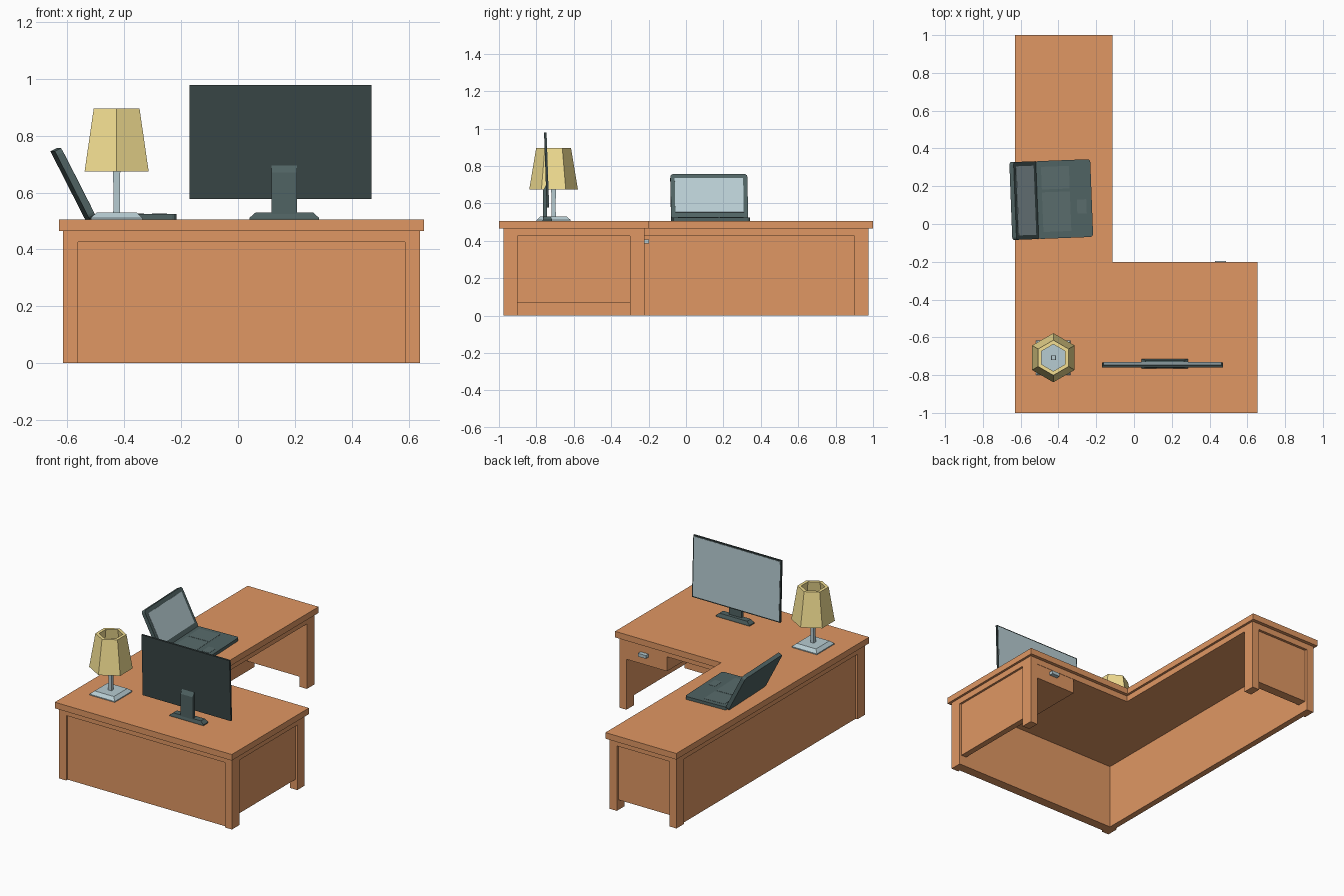
import bpy, bmesh, math
from mathutils import Matrix

if "Cube" in bpy.data.objects:
    bpy.data.objects.remove(bpy.data.objects["Cube"])


def material(name, rgb):
    m = bpy.data.materials.new(name)
    m.diffuse_color = (*rgb, 1)
    m.use_nodes = True
    m.node_tree.nodes["Principled BSDF"].inputs["Base Color"].default_value = m.diffuse_color
    return m


WOOD = material("wood", (0.745, 0.31, 0.125))
DARK = material("dark_casing", (0.04, 0.06, 0.06))
GREY = material("grey_casing", (0.08, 0.125, 0.125))
KEYS = material("keys", (0.10, 0.15, 0.15))
PALE = material("pale_metal", (0.47, 0.60, 0.64))
SHADE = material("shade_cloth", (0.90, 0.74, 0.29))


def loft(name, rings, mat, matrix=Matrix(), closed=False):
    """Skin a stack of equal rings; cap the ends, or join last to first."""
    bm = bmesh.new()
    vs = [[bm.verts.new(p) for p in r] for r in rings]
    n = len(vs[0])
    pairs = list(zip(vs, vs[1:])) + ([(vs[-1], vs[0])] if closed else [])
    for a, b in pairs:
        for i in range(n):
            j = (i + 1) % n
            bm.faces.new((a[i], a[j], b[j], b[i]))
    if not closed:
        bm.faces.new(vs[0][::-1])
        bm.faces.new(vs[-1])
    bmesh.ops.recalc_face_normals(bm, faces=bm.faces)
    me = bpy.data.meshes.new(name)
    bm.to_mesh(me)
    bm.free()
    me.materials.append(mat)
    ob = bpy.data.objects.new(name, me)
    ob.matrix_world = matrix
    bpy.context.collection.objects.link(ob)
    return ob


def rect(x0, x1, y0, y1, z):
    return [(x0, y0, z), (x1, y0, z), (x1, y1, z), (x0, y1, z)]


def box(name, x0, x1, y0, y1, z0, z1, mat, matrix=Matrix()):
    return loft(name, [rect(x0, x1, y0, y1, z) for z in (z0, z1)], mat, matrix)


def rounded(x0, x1, y0, y1, z, r):
    pts = []
    corners = ((x1 - r, y1 - r), (x0 + r, y1 - r), (x0 + r, y0 + r), (x1 - r, y0 + r))
    for k, (cx, cy) in enumerate(corners):
        for s in range(4):
            a = math.radians(90 * k + 30 * s)
            pts.append((cx + r * math.cos(a), cy + r * math.sin(a), z))
    return pts


def plate(name, x0, x1, y0, y1, z0, z1, mat, matrix):
    return loft(name, [rounded(x0, x1, y0, y1, z, 0.016) for z in (z0, z1)], mat, matrix)


def l_slab(name, x0, x1, xi, y0, y1, yi, z0, z1):
    outline = [(x0, y0), (x1, y0), (x1, yi), (xi, yi), (xi, y1), (x0, y1)]
    return loft(name, [[(x, y, z) for x, y in outline] for z in (z0, z1)], WOOD)


# L-shaped desktop and the narrower frame slab beneath it
l_slab("desktop", -0.63, 0.655, -0.115, -1, 1, -0.2, 0.465, 0.505)
l_slab("under_frame", -0.615, 0.64, -0.13, -0.977, 0.977, -0.222, 0.426, 0.465)

# Legs
LX, LY, LZ = 0.052, 0.077, 0.426
for name, x, y in (("front_left_leg", -0.615, -0.977), ("front_right_leg", 0.588, -0.977),
                   ("inner_right_leg", 0.588, -0.299), ("back_left_leg", -0.615, 0.9),
                   ("back_right_leg", -0.182, 0.9)):
    box(name, x, x + LX, y, y + LY, 0, LZ, WOOD)

# Recessed panels, flush with the legs on the inside
box("front_panel", -0.563, 0.588, -0.962, -0.9, 0, LZ, WOOD)
box("left_panel", -0.602, -0.563, -0.9, 0.9, 0, LZ, WOOD)
box("right_panel", 0.588, 0.626, -0.9, -0.299, 0.066, LZ, WOOD)
box("end_panel", -0.563, -0.182, 0.9, 0.96, 0.066, LZ, WOOD)

# Drawer and its handle
box("drawer", 0.295, 0.588, -0.6, -0.224, 0.33, LZ + 0.01, WOOD)
box("drawer_handle", 0.43, 0.487, -0.225, -0.197, 0.386, 0.407, PALE)

# Monitor, leaning back a little, screen towards +y
tilt = Matrix.Translation((0.15, -0.746, 0.778)) @ Matrix.Rotation(math.radians(2), 4, 'X')
box("monitor_casing", -0.32, 0.32, -0.006, 0.006, -0.201, 0.201, DARK, tilt)
box("monitor_screen", -0.312, 0.312, 0, 0.0075, -0.193, 0.193, PALE, tilt)
loft("monitor_base", [rect(0.04, 0.285, -0.766, -0.716, 0.505),
                      rect(0.04, 0.285, -0.766, -0.716, 0.511),
                      rect(0.062, 0.264, -0.762, -0.722, 0.53)], GREY)
loft("monitor_neck", [rect(0.118, 0.207, -0.764, -0.742, 0.525),
                      rect(0.118, 0.207, -0.764, -0.742, 0.67),
                      rect(0.118, 0.207, -0.749, -0.742, 0.696)], GREY)

# Table lamp
lamp = Matrix.Translation((-0.427, -0.708, 0))


def ngon(r, z, n, turn=0.0):
    return [(r * math.cos(turn + math.tau * i / n), r * math.sin(turn + math.tau * i / n), z)
            for i in range(n)]


R2 = math.sqrt(2)
loft("lamp_base", [ngon(h * R2, z, 4, math.pi / 4) for h, z in
                   ((0.091, 0.505), (0.091, 0.511), (0.07, 0.53))], PALE, lamp)
loft("lamp_stem", [ngon(h * R2, z, 4, math.pi / 4) for h, z in
                   ((0.012, 0.525), (0.011, 0.6), (0.013, 0.68), (0.011, 0.8))], PALE, lamp)
loft("lamp_shade", [ngon(r, z, 6, math.pi / 6) for r, z in
                    ((0.13, 0.675), (0.093, 0.896), (0.071, 0.896), (0.108, 0.675))],
     SHADE, lamp, closed=True)

# Laptop, turned slightly
turn = Matrix.Translation((-0.368, 0.132, 0.505)) @ Matrix.Rotation(math.radians(2.2), 4, 'Z')
plate("laptop_base", -0.148, 0.144, -0.206, 0.206, 0, 0.02, GREY, turn)
box("laptop_keys", -0.118, 0.03, -0.17, 0.04, 0.015, 0.0212, KEYS, turn)
box("laptop_side_keys", -0.118, 0.03, 0.055, 0.175, 0.015, 0.0212, KEYS, turn)
box("laptop_touchpad", 0.065, 0.115, -0.08, -0.005, 0.015, 0.0212, KEYS, turn)
lid = turn @ Matrix.Translation((-0.14, 0, 0.012)) @ Matrix.Rotation(math.radians(-117), 4, 'Y')
plate("laptop_lid", 0, 0.269, -0.206, 0.206, 0, 0.025, GREY, lid)
box("laptop_screen", 0.039, 0.243, -0.183, 0.183, -0.0015, 0.004, PALE, lid)
